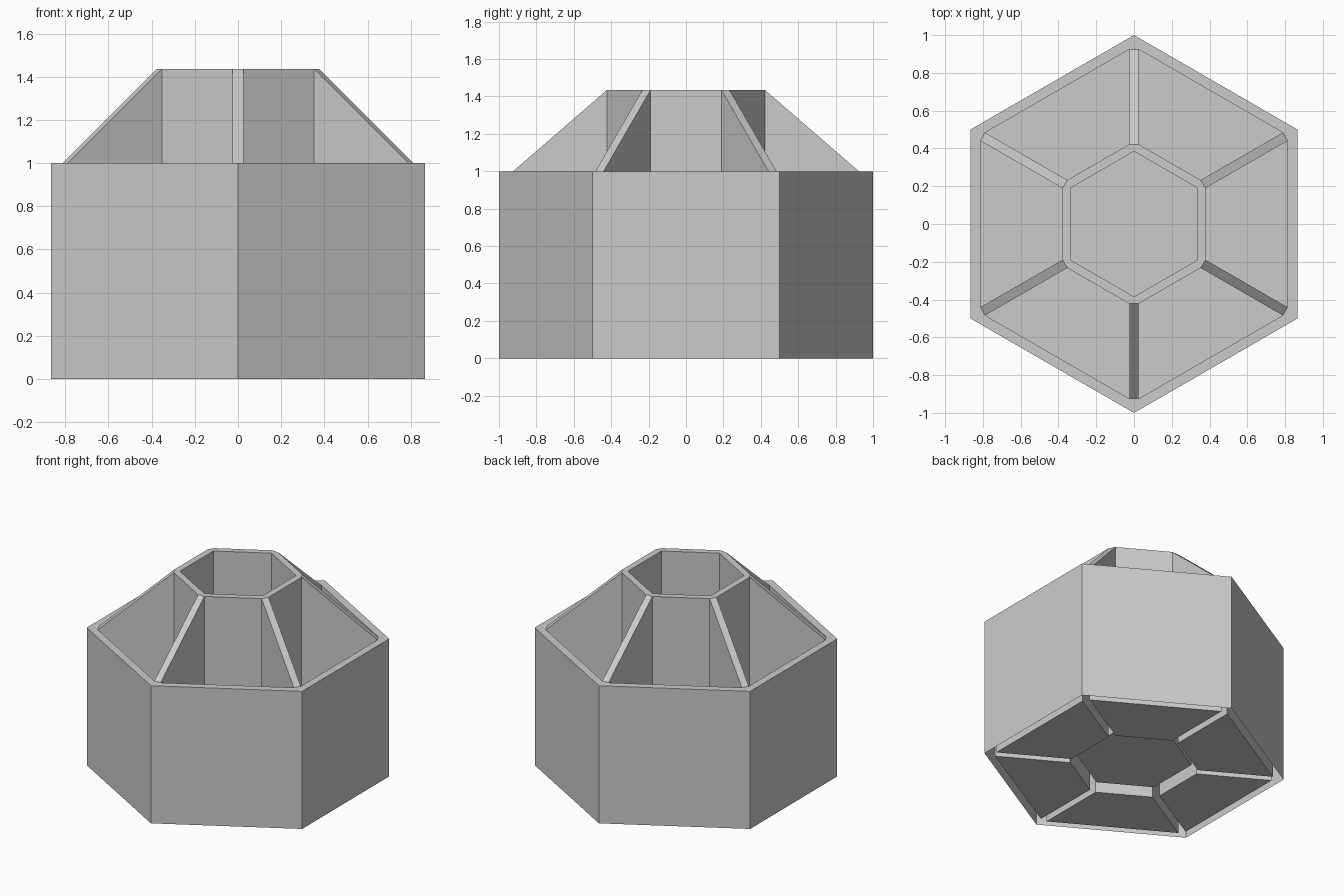
import bpy, bmesh
from math import cos, sin, radians, sqrt
from mathutils import Vector

if "Cube" in bpy.data.objects:
    bpy.data.objects.remove(bpy.data.objects["Cube"])

RIM_Z, HUB_Z, HUB_FLOOR = 1.0, 1.435, 0.05
A_OUT, A_RIM, A_HUB, A_CUP = 0.866, 0.813, 0.378, 0.333   # apothems
SPOKE = 0.025                                            # half width
T = 1 / sqrt(3)

bm = bmesh.new()

def pt(k, a, side, z, gap=0.0):
    """Corner of hexagon side k at apothem a; gap trims the side for a spoke."""
    ang = radians(60 * k)
    t = side * (a * T - gap)
    return Vector((a * cos(ang) - t * sin(ang), a * sin(ang) + t * cos(ang), z))

def face(*pts):
    bm.faces.new([bm.verts.new(p) for p in pts])

G = SPOKE / cos(radians(30))
for k in range(6):
    o = lambda s, z: pt(k, A_OUT, s, z)
    r = lambda s, z, j=k: pt(j, A_RIM, s, z, G)
    h = lambda s, z, j=k: pt(j, A_HUB, s, z, G)
    c = lambda s, z: pt(k, A_CUP, s, z)
    n = k + 1
    # outer wall and flat rim
    face(o(-1, 0), o(1, 0), o(1, RIM_Z), o(-1, RIM_Z))
    face(r(-1, RIM_Z), o(-1, RIM_Z), o(1, RIM_Z), r(1, RIM_Z))
    face(r(1, RIM_Z), o(1, RIM_Z), r(-1, RIM_Z, n))
    # compartment: floor, rim side, hub side, two spoke sides
    face(h(-1, 0), r(-1, 0), r(1, 0), h(1, 0))
    face(r(1, 0), r(-1, 0), r(-1, RIM_Z), r(1, RIM_Z))
    face(h(-1, 0), h(1, 0), h(1, HUB_Z), h(-1, HUB_Z))
    face(r(-1, 0), h(-1, 0), h(-1, HUB_Z), r(-1, RIM_Z))
    face(h(1, 0), r(1, 0), r(1, RIM_Z), h(1, HUB_Z))
    # sloping spoke top
    face(h(1, HUB_Z), r(1, RIM_Z), r(-1, RIM_Z, n), h(-1, HUB_Z, n))
    # hub ring top and cup wall
    face(c(-1, HUB_Z), h(-1, HUB_Z), h(1, HUB_Z), c(1, HUB_Z))
    face(c(1, HUB_Z), h(1, HUB_Z), h(-1, HUB_Z, n))
    face(c(1, HUB_FLOOR), c(-1, HUB_FLOOR), c(-1, HUB_Z), c(1, HUB_Z))

# cup floor
face(*[pt(k, A_CUP, 1, HUB_FLOOR) for k in range(6)])

bmesh.ops.remove_doubles(bm, verts=bm.verts, dist=1e-4)
mesh = bpy.data.meshes.new("divided_hex_holder")
bm.to_mesh(mesh)
bm.free()
obj = bpy.data.objects.new("divided_hex_holder", mesh)
bpy.context.collection.objects.link(obj)
